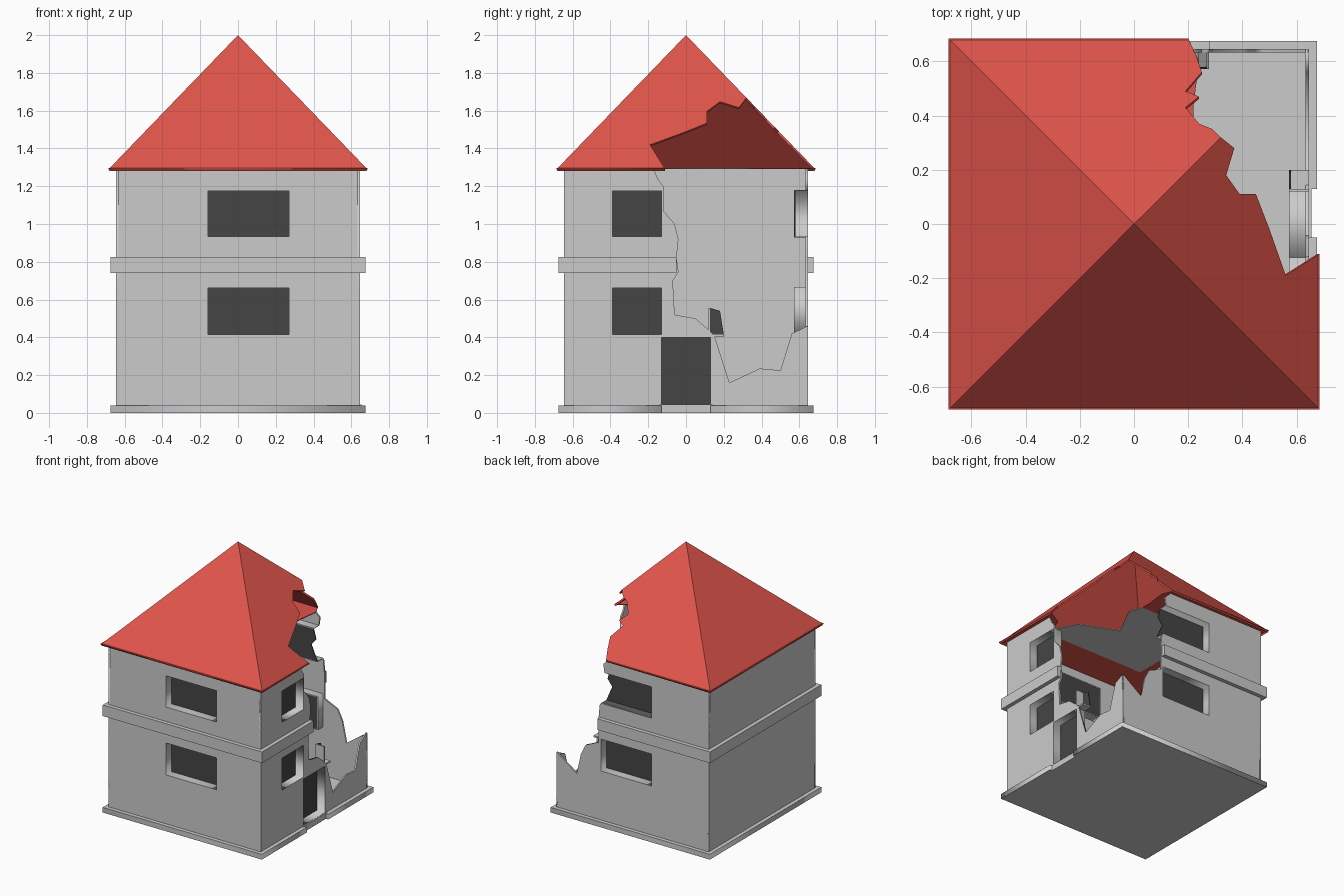
import bpy
from mathutils import Matrix, Vector

if "Cube" in bpy.data.objects:
    bpy.data.objects.remove(bpy.data.objects["Cube"])

W, B, E = 0.645, 0.675, 0.685        # wall, band and eave half sizes
Z0, Z1, TOP = 0.04, 1.29, 2.0


def material(name, rgb):
    m = bpy.data.materials.new(name)
    m.diffuse_color = (*rgb, 1)
    m.use_nodes = True
    m.node_tree.nodes["Principled BSDF"].inputs["Base Color"].default_value = m.diffuse_color
    return m


red = material("roof_red", (0.75, 0.09, 0.07))
dark = material("dark_pane", (0.06, 0.06, 0.06))

AXES = {"x": ((0, 1, 0), (0, 0, 1), (1, 0, 0)),
        "y": ((1, 0, 0), (0, 0, 1), (0, -1, 0)),
        "z": ((1, 0, 0), (0, 1, 0), (0, 0, 1))}


def plate(name, axis, pos, loops, half=0.006, mat=None):
    """Flat sheet from outline loops (later loops are holes), facing an axis."""
    cu = bpy.data.curves.new(name, "CURVE")
    cu.dimensions = "2D"
    cu.fill_mode = "BOTH"
    cu.extrude = half
    for pts in loops:
        s = cu.splines.new("POLY")
        s.points.add(len(pts) - 1)
        for p, (u, v) in zip(s.points, pts):
            p.co = (u, v, 0, 1)
        s.use_cyclic_u = True
    ob = bpy.data.objects.new(name, cu)
    bpy.context.collection.objects.link(ob)
    m = Matrix([Vector(a) for a in AXES[axis]]).transposed().to_4x4()
    m.translation["xyz".index(axis)] = pos
    ob.matrix_world = m
    if mat:
        cu.materials.append(mat)
    bpy.ops.object.select_all(action="DESELECT")
    bpy.context.view_layer.objects.active = ob
    ob.select_set(True)
    bpy.ops.object.convert(target="MESH")


def rect(u0, u1, v0, v1):
    return [(u0, v0), (u1, v0), (u1, v1), (u0, v1)]


def box(name, x0, x1, y0, y1, z0, z1):
    bpy.ops.mesh.primitive_cube_add(size=1, location=((x0 + x1) / 2, (y0 + y1) / 2, (z0 + z1) / 2))
    ob = bpy.context.object
    ob.name = name
    ob.scale = (x1 - x0, y1 - y0, z1 - z0)


def opening(name, axis, side, r):
    """Deep reveal with a dark pane at its back."""
    u0, u1, v0, v1 = r
    t = 0.006
    plate(name + "_reveal", axis, side * 0.607, [rect(u0 - t, u1 + t, v0 - t, v1 + t), rect(*r)], 0.035)
    plate(name + "_pane", axis, side * 0.576, [rect(*r)], 0.003, dark)


# base slab, notched at the door, with a doorstep
plate("base_slab", "z", Z0 / 2, [[(-B, -B), (B, -B), (B, -0.13), (W, -0.13), (W, 0.13),
                                  (B, 0.13), (B, B), (-B, B)]], Z0 / 2)
box("door_step", 0.57, 0.655, -0.14, 0.14, 0.0, 0.045)

# intact walls and their openings
LOW, UP = (0.415, 0.66), (0.935, 1.175)
wide = [(-0.16, 0.27, *LOW), (-0.16, 0.27, *UP)]
side = [(-0.39, -0.13, *LOW), (-0.39, -0.13, *UP)]
door = (-0.13, 0.13, Z0 + 0.006, 0.40)
c = W - 0.006
plate("front_wall", "y", -c, [rect(-W, W, Z0, Z1)] + [rect(*r) for r in wide])
plate("left_wall", "x", -c, [rect(-W, W, Z0, Z1)])
for i, r in enumerate(wide):
    opening(f"front_window_{i}", "y", -1, r)
for i, r in enumerate(side):
    opening(f"right_window_{i}", "x", 1, r)
opening("door", "x", 1, door)
opening("back_window_low", "y", 1, wide[0])

# broken right wall
plate("right_wall", "x", c, [
    [(-W, Z0), (W, Z0), (W, 0.46), (0.56, 0.42), (0.5, 0.225), (0.39, 0.235), (0.23, 0.16),
     (0.15, 0.41), (0.12, 0.44), (0.05, 0.50), (-0.06, 0.52), (-0.07, 0.7), (-0.04, 0.745),
     (-0.05, 0.82), (-0.04, 0.92), (-0.06, 1.0), (-0.12, 1.07), (-0.12, 1.2), (-0.15, 1.24),
     (-0.17, Z1), (-W, Z1)]] + [rect(*r) for r in side + [door]])
plate("broken_pane_right", "x", 0.576, [[(0.13, 0.415), (0.2, 0.415), (0.18, 0.54), (0.13, 0.555)]], 0.003, dark)
box("broken_sill_right", 0.572, W, 0.13, 0.2, 0.405, 0.417)
box("broken_jamb_right", 0.572, W, 0.12, 0.13, 0.41, 0.555)

# broken back wall, its outline running round the open upper window
plate("back_wall", "y", c, [
    [(-W, Z0), (W, Z0), (W, 0.46), (0.475, 0.34), (0.44, 0.5), (0.40, 0.58), (0.29, 0.63),
     (0.29, 0.82), (0.28, 0.92), (0.27, 0.935), (-0.16, 0.935), (-0.16, 1.175), (0.24, 1.175),
     (0.25, 1.24), (0.2, Z1), (-W, Z1)], rect(*wide[0])])
plate("broken_pane_back", "y", 0.576, [[(-0.16, 0.935), (0.27, 0.935), (0.22, 1.05), (0.26, 1.1),
                                        (0.24, 1.175), (-0.16, 1.175)]], 0.003, dark)
plate("broken_reveal_back", "y", 0.607, [
    [(-0.166, 0.929), (0.27, 0.929), (0.27, 0.935), (-0.16, 0.935), (-0.16, 1.175),
     (0.24, 1.175), (0.24, 1.181), (-0.166, 1.181)]], 0.035)

# band between the storeys
b0, b1 = 0.74, 0.825
box("band_front", -B, B, -B, -W, b0, b1)
box("band_left", -B, -W, -W, W, b0, b1)
box("band_right", W, B, -W, -0.05, b0, b1)
box("band_back", -B, 0.28, W, B, b0, b1)

# ceiling and red soffit, both broken at the back right corner
plate("ceiling", "z", Z1 + 0.003, [[(-0.36, -0.36), (0.5, -0.36), (0.5, -0.27), (0.42, -0.12),
                                    (0.13, 0.0), (0.26, 0.25), (0.22, 0.36), (-0.36, 0.36)]], 0.003)
plate("soffit", "z", Z1 + 0.003, [[(-E, -E), (E, -E), (E, -0.11), (0.55, -0.19), (0.5, -0.36),
                                   (-0.36, -0.36), (-0.36, 0.36), (0.22, 0.36), (0.22, 0.44),
                                   (0.24, 0.6), (0.2, E), (-E, E)]], 0.003, red)

# roof shell: four slopes given in plan, the right and back ones broken
slopes = [
    [(0, 0), (-E, -E), (E, -E)],
    [(0, 0), (-E, E), (-E, -E)],
    [(0, 0), (E, -E), (E, -0.11), (0.56, -0.19), (0.5, -0.02), (0.45, 0.11), (0.39, 0.11),
     (0.34, 0.18), (0.37, 0.28), (0.32, 0.32)],
    [(0, 0), (0.32, 0.32), (0.29, 0.35), (0.24, 0.37), (0.19, 0.43), (0.24, 0.47), (0.19, 0.49),
     (0.25, 0.56), (0.23, 0.62), (0.2, E), (-E, E)],
]
verts, faces, index = [], [], {}
for s in slopes:
    f = []
    for x, y in s:
        if (x, y) not in index:
            index[(x, y)] = len(verts)
            verts.append((x, y, TOP - max(abs(x), abs(y)) * (TOP - Z1) / E))
        f.append(index[(x, y)])
    faces.append(f)
me = bpy.data.meshes.new("roof")
me.from_pydata(verts, [], faces)
me.materials.append(red)
roof = bpy.data.objects.new("roof", me)
bpy.context.collection.objects.link(roof)
sol = roof.modifiers.new("thickness", "SOLIDIFY")
sol.thickness = 0.012
sol.offset = -1
